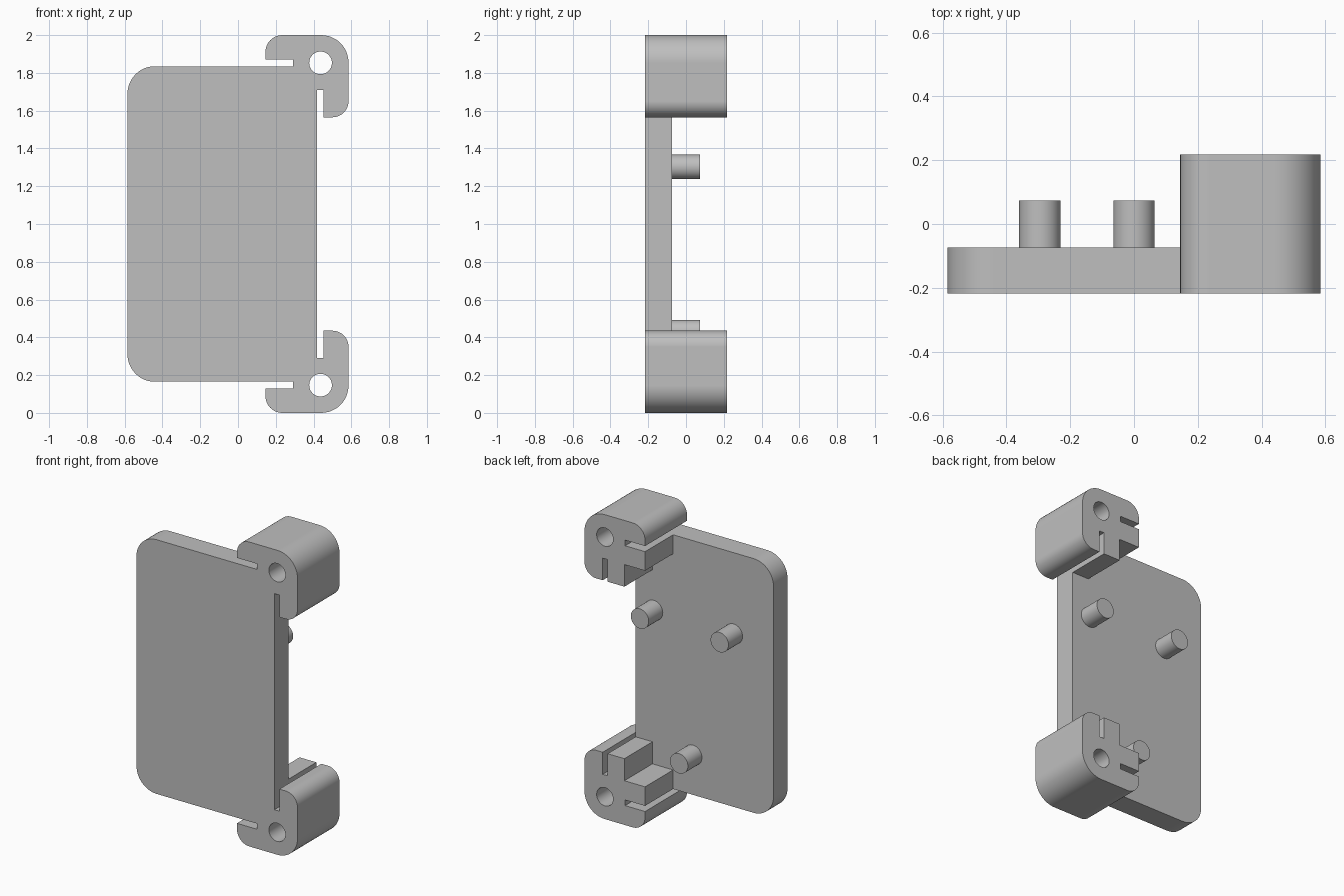
import bpy, bmesh, math
from mathutils import Vector

cube = bpy.data.objects.get("Cube")
if cube:
    bpy.data.objects.remove(cube, do_unlink=True)

FRONT, PLATE_BACK, BACK = -0.218, -0.073, 0.218

grey = bpy.data.materials.new("plain_grey")
grey.use_nodes = True
grey.diffuse_color = (0.52, 0.52, 0.52, 1)
grey.node_tree.nodes["Principled BSDF"].inputs["Base Color"].default_value = (0.52, 0.52, 0.52, 1)


def rounded(corners, steps=12):
    """Outline in x, z from (x, z, radius) corners."""
    points = []
    for i, (x, z, r) in enumerate(corners):
        p = Vector((x, z))
        if r == 0:
            points.append(p)
            continue
        to_prev = (Vector(corners[i - 1][:2]) - p).normalized()
        to_next = (Vector(corners[(i + 1) % len(corners)][:2]) - p).normalized()
        centre = p + r * (to_prev + to_next)
        for k in range(steps + 1):
            a = math.pi / 2 * k / steps
            points.append(centre - r * (to_next * math.cos(a) + to_prev * math.sin(a)))
    return points


def circle(x, z, r, sides=48):
    return [Vector((x + r * math.cos(math.tau * k / sides),
                    z + r * math.sin(math.tau * k / sides))) for k in range(sides)]


def prism(name, outline, y0, y1):
    """Extrude an x, z outline along y."""
    bm = bmesh.new()
    face = bm.faces.new([bm.verts.new((p.x, y0, p.y)) for p in outline])
    moved = bmesh.ops.extrude_face_region(bm, geom=[face])["geom"]
    for v in moved:
        if isinstance(v, bmesh.types.BMVert):
            v.co.y = y1
    bmesh.ops.recalc_face_normals(bm, faces=bm.faces)
    mesh = bpy.data.meshes.new(name)
    bm.to_mesh(mesh)
    bm.free()
    mesh.materials.append(grey)
    obj = bpy.data.objects.new(name, mesh)
    bpy.context.collection.objects.link(obj)
    return obj


def combine(target, tool, operation):
    """Apply a boolean and discard the tool."""
    bpy.context.view_layer.objects.active = target
    mod = target.modifiers.new(operation, 'BOOLEAN')
    mod.operation = operation
    mod.solver = 'EXACT'
    mod.object = tool
    bpy.ops.object.modifier_apply(modifier=mod.name)
    bpy.data.objects.remove(tool, do_unlink=True)


def finish(obj):
    bpy.ops.object.select_all(action='DESELECT')
    obj.select_set(True)
    bpy.context.view_layer.objects.active = obj
    bpy.ops.object.shade_smooth_by_angle(angle=math.radians(30))
    mod = obj.modifiers.new("even_normals", 'WEIGHTED_NORMAL')
    mod.keep_sharp = True


# Back plate, rounded on its right-hand corners
body = prism("plate_with_corner_clips", rounded([
    (-0.585, 0.165, 0.145), (-0.585, 1.835, 0.145),
    (0.417, 1.835, 0), (0.417, 0.165, 0)]), FRONT, PLATE_BACK)

# Corner clip: two hooks outside two slots, with a stepped core
clip = [
    (0.145, 1.872, 0), (0.145, 2, 0.09), (0.585, 2, 0.145), (0.585, 1.565, 0.085),
    (0.453, 1.565, 0), (0.453, 1.71, 0), (0.417, 1.71, 0), (0.417, 1.565, 0),
    (0.295, 1.565, 0), (0.295, 1.71, 0), (0.145, 1.71, 0), (0.145, 1.835, 0),
    (0.29, 1.835, 0), (0.29, 1.872, 0)]
for upper in (True, False):
    corners = [(x, z if upper else 2 - z, r) for x, z, r in clip]
    combine(body, prism("clip", rounded(corners), FRONT, BACK), 'UNION')
    hole_z = 1.853 if upper else 2 - 1.853
    combine(body, prism("hole_cutter", circle(0.437, hole_z, 0.06), -0.5, 0.5), 'DIFFERENCE')

# Merge the flat pieces left by the cuts
bm = bmesh.new()
bm.from_mesh(body.data)
bmesh.ops.remove_doubles(bm, verts=bm.verts, dist=0.0001)
bmesh.ops.dissolve_limit(bm, angle_limit=math.radians(0.5), verts=bm.verts, edges=bm.edges)
bm.to_mesh(body.data)
bm.free()
finish(body)

# Locating pegs on the back of the plate
for name, x, z in (("upper_left_peg", 0.285, 1.302), ("upper_right_peg", -0.295, 1.302),
                   ("lower_peg", 0.0, 0.427)):
    finish(prism(name, circle(x, z, 0.065), PLATE_BACK - 0.02, 0.073))
